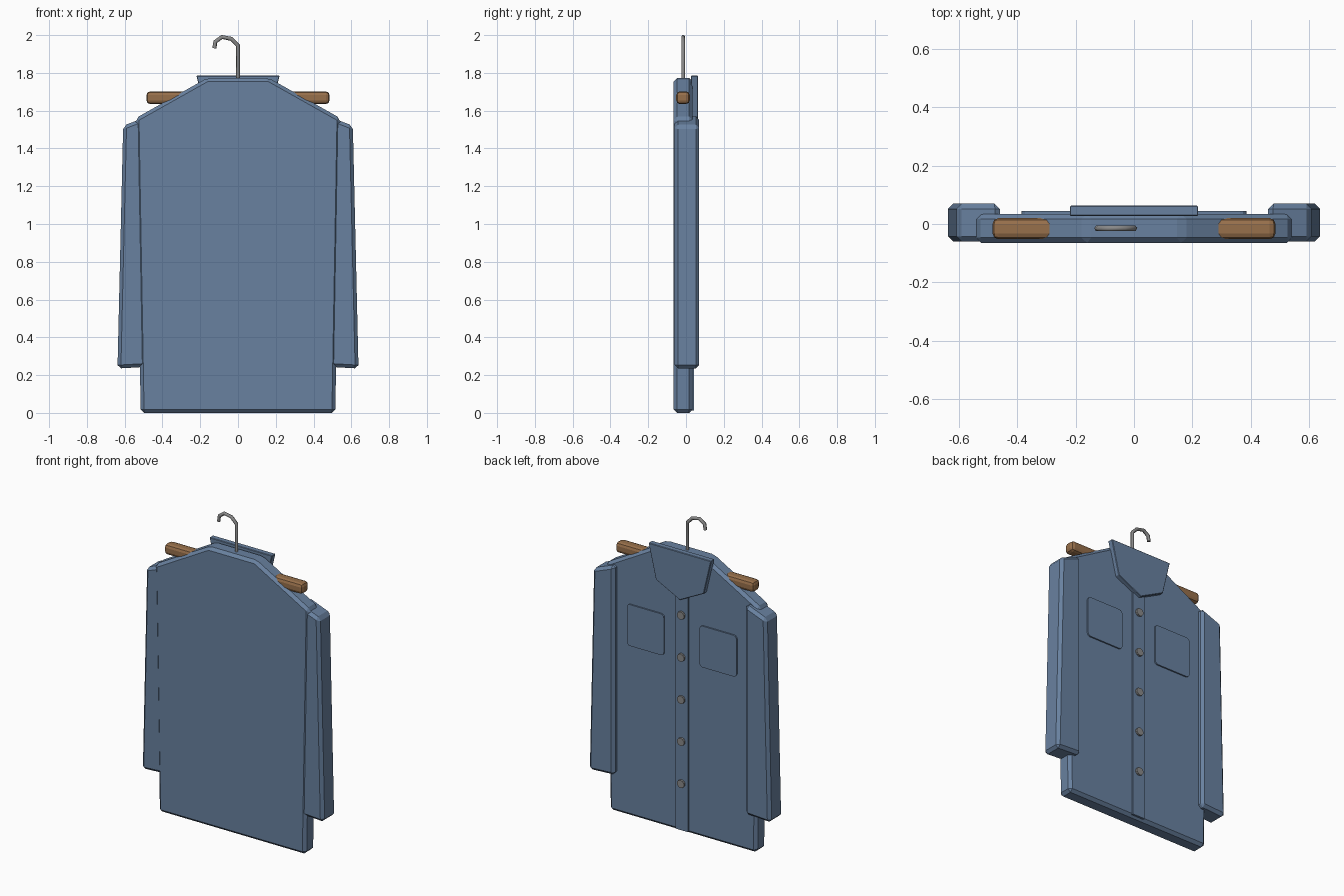
import bpy
import bmesh
from math import pi
from mathutils import Matrix

default = bpy.data.objects.get("Cube")
if default:
    bpy.data.objects.remove(default, do_unlink=True)


def material(name, rgb):
    mat = bpy.data.materials.new(name)
    mat.use_nodes = True
    mat.diffuse_color = (*rgb, 1)
    mat.node_tree.nodes["Principled BSDF"].inputs["Base Color"].default_value = (*rgb, 1)
    return mat


DENIM = material("denim blue", (0.14, 0.22, 0.35))
WOOD = material("hanger wood", (0.31, 0.16, 0.07))
METAL = material("grey metal", (0.25, 0.25, 0.25))


def finish(name, bm, mat):
    bmesh.ops.recalc_face_normals(bm, faces=bm.faces)
    mesh = bpy.data.meshes.new(name)
    bm.to_mesh(mesh)
    bm.free()
    mesh.materials.append(mat)
    obj = bpy.data.objects.new(name, mesh)
    bpy.context.collection.objects.link(obj)
    return obj


def slab(name, outline, y0, y1, mat, bevel=0, segments=1, corner=0):
    """Extrude an x-z outline from y0 to y1, then soften its edges."""
    bm = bmesh.new()
    face = bm.faces.new([bm.verts.new((x, y0, z)) for x, z in outline])
    extruded = bmesh.ops.extrude_face_region(bm, geom=[face])
    moved = [v for v in extruded["geom"] if isinstance(v, bmesh.types.BMVert)]
    bmesh.ops.translate(bm, verts=moved, vec=(0, y1 - y0, 0))
    if corner:
        # round only the corners of the outline
        sides = [e for e in bm.edges if abs(e.verts[0].co.y - e.verts[1].co.y) > 1e-4]
        bmesh.ops.bevel(bm, geom=sides, offset=corner, segments=3,
                        profile=0.5, affect='EDGES')
    if bevel:
        bmesh.ops.bevel(bm, geom=bm.edges[:], offset=bevel, segments=segments,
                        profile=0.5, affect='EDGES')
    return finish(name, bm, mat)


def symmetric(half):
    """Complete a right-hand outline with its mirror image."""
    return half + [(-x, z) for x, z in reversed(half) if x]


def rect(x0, x1, z0, z1):
    return [(x0, z0), (x1, z0), (x1, z1), (x0, z1)]


# Shirt body
slab("shirt_body", symmetric([(0.515, 0), (0.542, 1.56), (0.165, 1.772)]),
     -0.065, 0.035, DENIM, bevel=0.018)

# Sleeves and pockets, one per side
for side, sign in (("left", 1), ("right", -1)):
    sleeve = [(0.46, 0.245), (0.638, 0.235), (0.608, 1.52), (0.46, 1.577)]
    slab(side + "_sleeve", [(sign * x, z) for x, z in sleeve],
         -0.06, 0.07, DENIM, bevel=0.018)
    pocket = rect(0.125, 0.385, 1.085, 1.347)
    slab(side + "_pocket", [(sign * x, z) for x, z in pocket],
         0.03, 0.044, DENIM, corner=0.022)

# Collar and button strip
slab("collar", symmetric([(0, 1.48), (0.168, 1.565), (0.22, 1.785)]),
     0.027, 0.063, DENIM, bevel=0.003)
slab("button_strip", rect(-0.044, 0.044, 0.012, 1.53), 0.03, 0.043, DENIM)

# Buttons
for i in range(5):
    bm = bmesh.new()
    place = Matrix.Translation((0, 0.045, 0.31 + i * 0.267)) @ Matrix.Rotation(pi / 2, 4, 'X')
    bmesh.ops.create_cone(bm, cap_ends=True, segments=10, radius1=0.025,
                          radius2=0.025, depth=0.022, matrix=place)
    finish(f"button_{i + 1}", bm, METAL)

# Hanger bar
slab("hanger_bar", rect(-0.485, 0.485, 1.635, 1.702), -0.052, 0.02, WOOD,
     bevel=0.02, segments=2)

# Hanger hook
path = [(0, 1.68), (0, 1.945), (-0.035, 1.98), (-0.085, 1.99), (-0.12, 1.965), (-0.125, 1.93)]
curve = bpy.data.curves.new("hook_path", 'CURVE')
curve.dimensions = '3D'
curve.bevel_depth = 0.011
curve.bevel_resolution = 1
curve.use_fill_caps = True
spline = curve.splines.new('POLY')
spline.points.add(len(path) - 1)
for point, (x, z) in zip(spline.points, path):
    point.co = (x, -0.015, z, 1)
curve.materials.append(METAL)
hook = bpy.data.objects.new("hanger_hook", curve)
bpy.context.collection.objects.link(hook)
